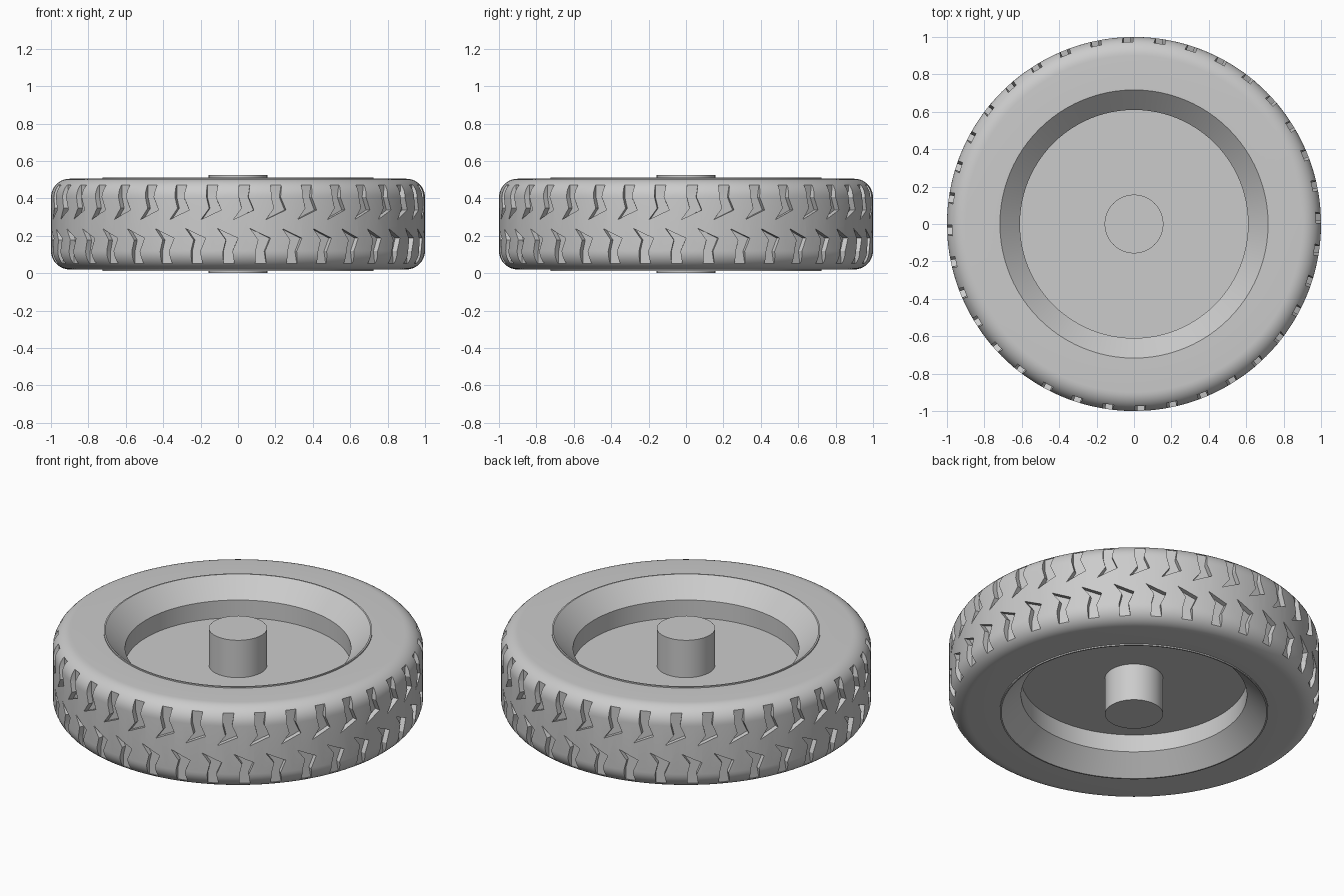
import bpy, bmesh
from math import sin, cos, pi, radians

MID = 0.2625          # mid height of the wheel

old = bpy.data.objects.get("Cube")
if old:
    bpy.data.objects.remove(old, do_unlink=True)

grey = bpy.data.materials.new("plain_grey")
grey.use_nodes = True
colour = (0.6, 0.6, 0.6, 1)
grey.diffuse_color = colour
grey.node_tree.nodes["Principled BSDF"].inputs["Base Color"].default_value = colour


def make_object(name, bm):
    bmesh.ops.recalc_face_normals(bm, faces=bm.faces)
    mesh = bpy.data.meshes.new(name)
    bm.to_mesh(mesh)
    bm.free()
    mesh.materials.append(grey)
    obj = bpy.data.objects.new(name, mesh)
    bpy.context.collection.objects.link(obj)
    return obj


def activate(obj):
    bpy.ops.object.select_all(action="DESELECT")
    obj.select_set(True)
    bpy.context.view_layer.objects.active = obj


def smooth(obj):
    activate(obj)
    bpy.ops.object.shade_smooth_by_angle(angle=radians(30))


def lathe(name, upper, segments):
    """Revolve a closed ring profile given by its upper half (radius, height above mid)."""
    profile = upper + [(r, -h) for r, h in reversed(upper)]
    bm = bmesh.new()
    rings = []
    for i in range(segments):
        a = 2 * pi * i / segments
        rings.append([bm.verts.new((r * cos(a), r * sin(a), MID + h)) for r, h in profile])
    n = len(profile)
    for i in range(segments):
        a, b = rings[i], rings[(i + 1) % segments]
        for j in range(n):
            k = (j + 1) % n
            bm.faces.new((a[j], b[j], b[k], a[k]))
    return make_object(name, bm)


def cylinder(name, radius, half_height, segments):
    bm = bmesh.new()
    bmesh.ops.create_cone(bm, cap_ends=True, segments=segments, radius1=radius,
                          radius2=radius, depth=2 * half_height)
    bmesh.ops.translate(bm, verts=bm.verts, vec=(0, 0, MID))
    return make_object(name, bm)


# Tyre body with rounded shoulders
shoulder = [(0.9 + 0.1 * sin(pi * i / 20), 0.1425 + 0.1 * cos(pi * i / 20)) for i in range(11)]
tyre = lathe("tyre", [(0.72, 0.2425)] + shoulder, 144)

# Tread grooves: a stem with a slanted foot (arc offset, height above mid)
groove = [(-0.03, 0.21), (0.03, 0.21), (0.02, 0.145), (0.05, 0.075),
          (-0.06, 0.024), (-0.015, 0.085), (-0.03, 0.145)]
bm = bmesh.new()
for side, phase in ((1, 0.035), (-1, -0.05)):
    for i in range(36):
        start = radians(270 + 10 * i) + phase
        layers = []
        for r in (0.97, 1.06):
            layers.append([bm.verts.new((r * cos(start + u), r * sin(start + u), MID + side * h))
                           for u, h in groove])
        inner, outer = layers
        bm.faces.new(inner)
        bm.faces.new(outer[::-1])
        for j in range(len(groove)):
            k = (j + 1) % len(groove)
            bm.faces.new((inner[j], outer[j], outer[k], inner[k]))
cutter = make_object("tread_cutter", bm)
cutter.hide_render = True

activate(tyre)
cut = tyre.modifiers.new("tread", "BOOLEAN")
cut.operation = "DIFFERENCE"
cut.solver = "EXACT"
cut.object = cutter
bpy.ops.object.modifier_apply(modifier=cut.name)
bpy.data.objects.remove(cutter, do_unlink=True)
smooth(tyre)

# Rim with sloped lips, centre disc and hub
rim = lathe("rim", [(0.61, 0.0), (0.61, 0.145), (0.717, 0.25), (0.725, 0.25), (0.725, 0.0)][1:4], 96)
smooth(rim)
smooth(cylinder("wheel_disc", 0.615, 0.04, 96))
smooth(cylinder("hub", 0.157, MID, 64))
